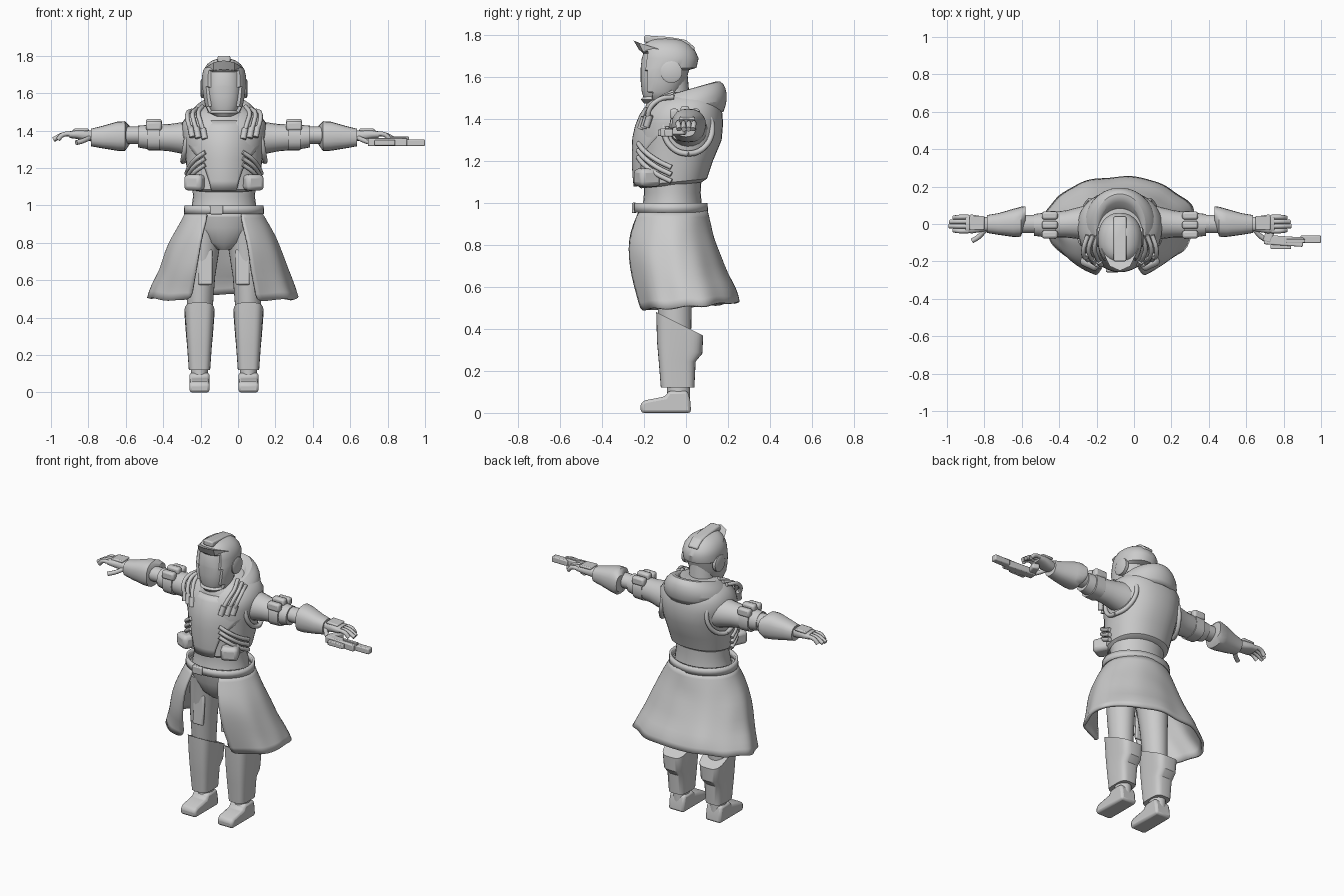
import bpy, bmesh, math
from mathutils import Vector, Matrix

if "Cube" in bpy.data.objects:
    bpy.data.objects.remove(bpy.data.objects["Cube"])

CX = -0.075  # the body's symmetry plane
grey = bpy.data.materials.new("grey")
grey.diffuse_color = (0.6, 0.6, 0.6, 1)
grey.use_nodes = True
grey.node_tree.nodes["Principled BSDF"].inputs["Base Color"].default_value = grey.diffuse_color


def finish(name, bm, mirror=False, solid=0, bevel=0, sub=0):
    bmesh.ops.recalc_face_normals(bm, faces=bm.faces)
    me = bpy.data.meshes.new(name)
    bm.to_mesh(me)
    bm.free()
    me.materials.append(grey)
    ob = bpy.data.objects.new(name, me)
    ob.location.x = CX
    bpy.context.collection.objects.link(ob)
    if sub:
        ob.modifiers.new("subdivide", 'SUBSURF').levels = sub
        ob.modifiers["subdivide"].render_levels = sub
    if solid:
        m = ob.modifiers.new("thickness", 'SOLIDIFY')
        m.thickness, m.offset = solid, -1
    if bevel:
        m = ob.modifiers.new("bevel", 'BEVEL')
        m.width, m.segments = bevel, 2
    if mirror:
        ob.modifiers.new("mirror", 'MIRROR')
    return ob


def skin(bm, rows, closed=True, cap=False):
    vs = [[bm.verts.new(p) for p in r] for r in rows]
    n = len(vs[0])
    for a, b in zip(vs, vs[1:]):
        for i in range(n if closed else n - 1):
            j = (i + 1) % n
            bm.faces.new((a[i], a[j], b[j], b[i]))
    if cap:
        bm.faces.new(vs[0])
        bm.faces.new(vs[-1])


def loop(z, cx, cy, rx, ry, tilt=0, p=2.0, n=28):
    """Rounded ring in the xy plane, optionally sloping along y."""
    pts = []
    for i in range(n):
        a = 2 * math.pi * i / n
        c, s = math.cos(a), math.sin(a)
        x = rx * math.copysign(abs(c) ** (2 / p), c)
        y = ry * math.copysign(abs(s) ** (2 / p), s)
        pts.append(Vector((cx + x, cy + y, z + tilt * y)))
    return pts


def loft(name, rings, p=2.0, n=28, cap=True, **kw):
    bm = bmesh.new()
    skin(bm, [loop(*r, p=p, n=n) for r in rings], cap=cap)
    return finish(name, bm, **kw)


def limb(name, rings, p=2.0, n=20, **kw):
    """Loft along x from (x, cy, cz, ry, rz)."""
    bm = bmesh.new()
    skin(bm, [[Vector((q.z, q.x, q.y)) for q in loop(*r, p=p, n=n)] for r in rings], cap=True)
    return finish(name, bm, **kw)


def box(name, loc, size, rot=0, axis='Z', bevel=0.008, **kw):
    bm = bmesh.new()
    m = Matrix.Translation(loc) @ Matrix.Rotation(math.radians(rot), 4, axis) @ Matrix.Diagonal((*size, 1))
    bmesh.ops.create_cube(bm, size=1, matrix=m)
    return finish(name, bm, bevel=bevel, **kw)


def prism(name, pts, x0, x1, **kw):
    """Side outline of (y, z) points pulled from x0 to x1."""
    bm = bmesh.new()
    skin(bm, [[(x, y, z) for y, z in pts] for x in (x0, x1)], cap=True)
    return finish(name, bm, **kw)


def tube(name, pts, r, sides=(1, -1)):
    for s in sides:
        cu = bpy.data.curves.new(name, 'CURVE')
        cu.dimensions, cu.bevel_depth, cu.bevel_resolution = '3D', r, 2
        cu.resolution_u, cu.use_fill_caps = 6, True
        sp = cu.splines.new('BEZIER')
        sp.bezier_points.add(len(pts) - 1)
        for b, q in zip(sp.bezier_points, pts):
            b.co = (s * q[0], q[1], q[2])
            b.handle_left_type = b.handle_right_type = 'AUTO'
        cu.materials.append(grey)
        ob = bpy.data.objects.new(name, cu)
        ob.location.x = CX
        bpy.context.collection.objects.link(ob)


# helmet with a recessed visor
bm = bmesh.new()
prof = [(1.475, -.20, -.08, .05), (1.495, -.215, -.05, .082), (1.53, -.225, -.02, .1), (1.58, -.23, .0, .11),
        (1.635, -.23, .015, .116), (1.645, -.23, .05, .118), (1.69, -.225, .06, .118), (1.725, -.215, .045, .11),
        (1.755, -.20, .02, .09), (1.775, -.18, -.01, .062), (1.785, -.15, -.05, .03)]
skin(bm, [loop(z, 0, (a + b) / 2, w, (b - a) / 2, p=2.2, n=40) for z, a, b, w in prof], cap=True)
bmesh.ops.recalc_face_normals(bm, faces=bm.faces)
front = [f for f in bm.faces if f.calc_center_median().y < -.14 and 1.5 < f.calc_center_median().z < 1.73
         and abs(f.calc_center_median().x) < .088]
bmesh.ops.inset_region(bm, faces=front, thickness=.008, depth=-.014)
finish("helmet", bm)

# pointed peak over the visor, crest and ear discs
bm = bmesh.new()
skin(bm, [[(0, -.25, 1.775), (.055, -.225, 1.765), (.1, -.13, 1.735), (-.1, -.13, 1.735), (-.055, -.225, 1.765)],
          [(0, -.222, 1.728), (.055, -.205, 1.722), (.1, -.13, 1.705), (-.1, -.13, 1.705), (-.055, -.205, 1.722)]], cap=True)
finish("brow", bm)
prism("crest", [(-.2, 1.765), (-.2, 1.8), (-.08, 1.792), (0, 1.778), (.045, 1.74), (.03, 1.72), (-.1, 1.76)],
      -.034, .034, bevel=.008)
limb("ear_disc", [(.1, -.07, 1.625, .052, .052), (.12, -.07, 1.625, .052, .052), (.125, -.07, 1.625, .042, .042)],
     n=24, mirror=True)
loft("neck", [(1.42, 0, -.06, .085, .085), (1.64, 0, -.07, .075, .075)])

# folded hood around the neck
loft("cowl", [(1.42, 0, -.005, .18, .185, .08), (1.46, 0, 0, .2, .2, .15), (1.505, 0, -.002, .178, .195, .24),
              (1.54, 0, -.01, .135, .175, .29), (1.53, 0, -.03, .115, .15, .29), (1.48, 0, -.05, .1, .11, .2)],
     cap=False, solid=.012, sub=1)

# torso
loft("waist", [(.94, 0, -.07, .18, .15), (1.0, 0, -.065, .172, .14), (1.05, 0, -.065, .165, .135),
               (1.13, 0, -.065, .175, .14)])
loft("vest", [(1.085, 0, -.07, .165, .145, .1), (1.10, 0, -.065, .185, .165, .1), (1.2, 0, -.05, .2, .178),
              (1.3, 0, -.03, .21, .2), (1.38, 0, -.025, .225, .202), (1.44, 0, -.015, .225, .187),
              (1.49, 0, -.005, .19, .16), (1.53, 0, 0, .12, .11)], p=2.25, n=36)

# chest plate that narrows to the belly
bm = bmesh.new()
rows = [(1.08, .068, -.25), (1.13, .08, -.255), (1.19, .1, -.258), (1.25, .135, -.258), (1.31, .185, -.256),
        (1.37, .205, -.243), (1.42, .195, -.222), (1.455, .16, -.2)]
skin(bm, [[(w * k / 8, y + .13 * (w * k / 8 / .2) ** 2, z) for k in range(-8, 9)] for z, w, y in rows], closed=False)
finish("chest_plate", bm, solid=.03)

# armhole rims, pouches and hoses
ring = [(.2 + .02 * math.cos(a) - .04 * max(0, math.sin(a)), .01 + .115 * math.sin(a), 1.355 - .12 * math.cos(a))
        for a in (2 * math.pi * i / 16 for i in range(17))]
tube("armhole_rim", ring, .014)
box("belly_pouch", (.15, -.185, 1.122), (.105, .11, .085), rot=25, bevel=.022, mirror=True)
for k in range(3):
    d = .033 * k
    tube("flank_hose", [(.1, -.228, 1.285 - d), (.15, -.2, 1.25 - d), (.185, -.14, 1.205 - d), (.2, -.07, 1.17 - d)], .012)
for x0, x1, z1 in ((.115, .105, 1.38), (.145, .14, 1.385), (.172, .172, 1.39)):
    tube("chest_hose", [(x0, -.06, 1.535 - (x0 - .1) * .4), (x0 + .022, -.13, 1.492), (x1 + .02, -.175, 1.445),
                        (x1, -.208 + (x1 - .1) * .4, z1)], .012)
    tube("hose_end", [(x1 + .008, -.2 + (x1 - .1) * .4, z1 + .03), (x1 - .003, -.218 + (x1 - .1) * .4, z1 - .025)], .017)

# belt
loft("belt", [(.955, 0, -.072, .215, .177), (1.0, 0, -.072, .212, .175)], cap=False, solid=.015, n=36)
box("buckle", (-.04, -.247, .977), (.07, .022, .05), bevel=.006)

# open-fronted skirt with folds
bm = bmesh.new()
rows = [(.965, -.067, .205, .17), (.9, -.068, .24, .187), (.83, -.068, .28, .203), (.75, -.055, .315, .22),
        (.65, -.035, .345, .237), (.58, -.008, .38, .252), (.508, .005, .405, .25)]
grid = []
for i, (z, cy, rx, ry) in enumerate(rows):
    t = i / 6
    line = []
    for k in range(41):
        a = math.radians(26 + 308 * k / 40)
        f = 1 + t * (.02 * math.sin(7 * a + 1) + .015 * math.sin(12 * a + 3 * t))
        f *= 1 + .012 * math.sin(14 * t + 2 * math.sin(3 * a))
        c = math.cos(a)
        swell = 1 + .14 * max(0, c) * math.sin(math.pi * min(1, t * 1.1 + .1))
        hem = t ** 2 * (-.02 * c + .005 * math.sin(9 * a))
        line.append((rx * f * math.sin(a), cy - ry * f * swell * c, z + hem))
    grid.append(line)
skin(bm, grid, closed=False)
finish("skirt", bm, solid=.016, sub=1)

# hips and legs
loft("hips", [(.765, 0, -.065, .05, .07), (.8, 0, -.065, .12, .105), (.88, 0, -.068, .175, .135),
              (.97, 0, -.068, .185, .15)])
loft("thigh", [(.88, .1, -.065, .09, .11), (.78, .112, -.06, .09, .102), (.62, .125, -.06, .078, .088),
               (.4, .13, -.05, .066, .075)], mirror=True)
box("thigh_plate", (.1, -.147, .67), (.075, .02, .19), rot=-4, axis='X', mirror=True)
loft("shin_guard", [(.425, .131, -.03, .08, .112, -.5), (.31, .131, -.03, .072, .108, -.25), (.245, .131, -.042, .066, .088),
                    (.12, .131, -.04, .057, .08)], p=3.6, n=32, mirror=True)
loft("ankle", [(.05, .131, -.035, .046, .055), (.15, .131, -.035, .046, .055)], mirror=True)
prism("boot", [(-.215, 0), (-.218, .045), (-.195, .06), (-.1, .078), (-.083, .105), (.008, .105), (.02, .06), (.025, 0)],
      .077, .185, bevel=.014, mirror=True)

# arms
limb("sleeve", [(.15, .01, 1.355, .1, .1), (.22, .005, 1.36, .085, .085), (.29, 0, 1.362, .072, .073),
                (.4, -.005, 1.365, .066, .066), (.46, -.005, 1.368, .058, .058)], mirror=True)
limb("arm_cuff", [(.345, -.005, 1.365, .074, .072), (.41, -.005, 1.365, .072, .07)], p=2.6, mirror=True)
for y, z in ((.045, 1.425), (-.005, 1.438), (-.056, 1.425)):
    box("arm_pouch", (.375, y, z), (.085, .042, .05), bevel=.012, mirror=True)
limb("elbow", [(.44, 0, 1.375, .048, .046), (.56, 0, 1.375, .05, .046)], mirror=True)
limb("forearm_guard", [(.505, .05, 1.375, .045, .05), (.53, .012, 1.37, .08, .08), (.57, .006, 1.37, .075, .078),
                       (.65, 0, 1.365, .058, .06), (.71, 0, 1.363, .048, .047)], p=2.4, mirror=True)

# hands
limb("palm", [(.7, 0, 1.37, .034, .028), (.74, 0, 1.375, .042, .03), (.79, 0, 1.38, .05, .024), (.825, 0, 1.378, .048, .018)],
     p=2.6, mirror=True)
box("hand_plate", (.765, .005, 1.403), (.08, .075, .016), rot=2, axis='Y', bevel=.006, mirror=True)
for y, tip in ((-.037, .9), (-.012, .925), (.013, .92), (.037, .9)):
    tube("finger", [(.81, y, 1.382), (.86, y, 1.378), (tip - .012, y * .9, 1.352)], .0125)
tube("thumb", [(.72, -.03, 1.36), (.755, -.068, 1.345), (.79, -.09, 1.335)], .0135)

# pistol beside one hand
box("pistol_body", (.875, -.09, 1.338), (.21, .05, .042), rot=-4, bevel=.006)
box("pistol_barrel", (1.02, -.082, 1.335), (.11, .04, .036), bevel=.006)
box("pistol_rail", (.94, -.09, 1.36), (.1, .02, .014), bevel=.003)
box("pistol_side", (.86, -.122, 1.335), (.11, .025, .03), bevel=.005)
box("pistol_grip", (.8, -.05, 1.343), (.045, .1, .035), rot=-20, bevel=.008)

# smooth shading with crisp edges
bpy.ops.object.select_all(action='DESELECT')
for ob in bpy.context.scene.objects:
    if ob.type == 'MESH':
        ob.select_set(True)
        bpy.context.view_layer.objects.active = ob
bpy.ops.object.shade_smooth_by_angle(angle=math.radians(35))
